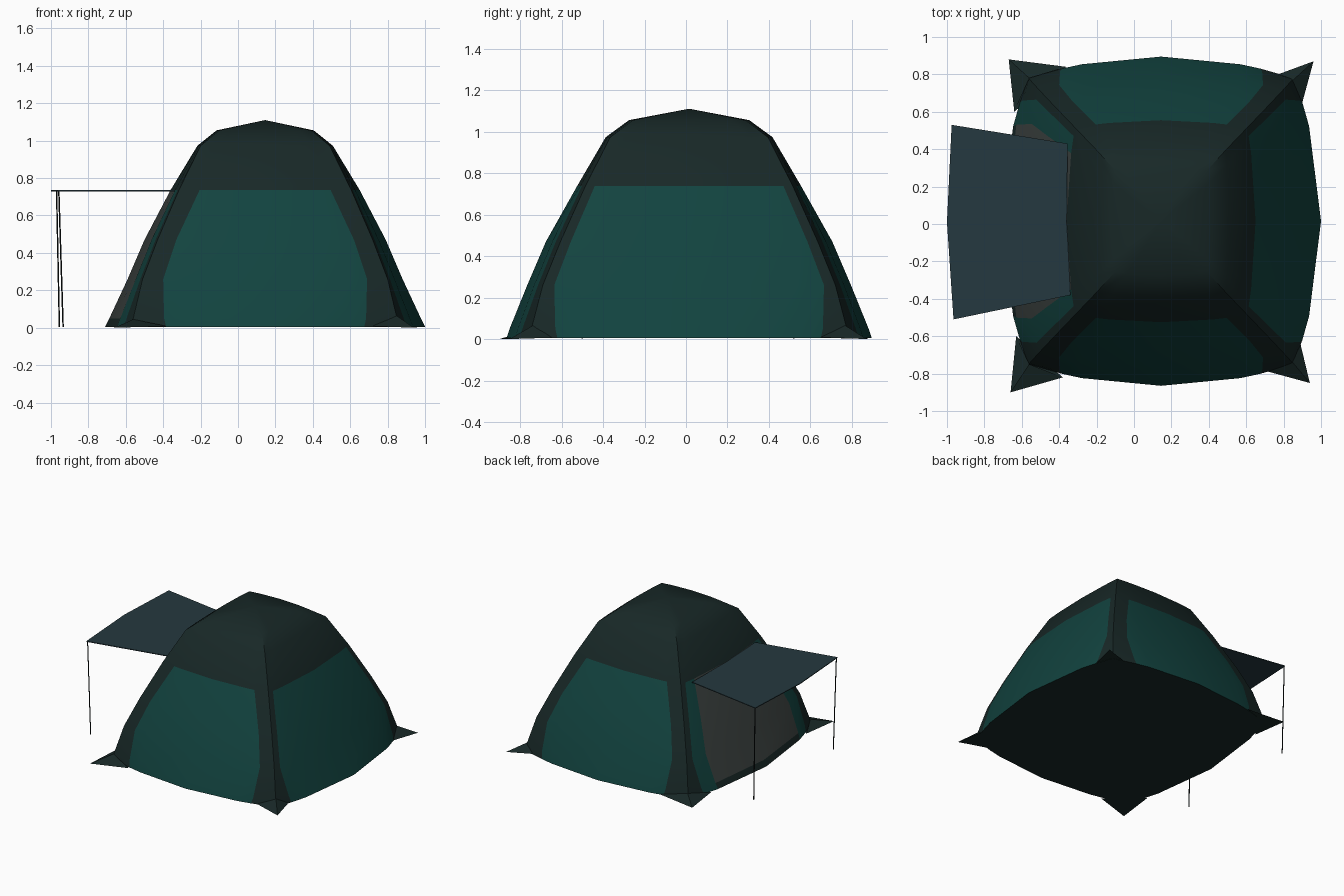
import bpy, bmesh
from mathutils import Vector

if "Cube" in bpy.data.objects:
    bpy.data.objects.remove(bpy.data.objects["Cube"])

CX, CY = 0.145, 0.015   # dome centre


def mat(name, rgb):
    m = bpy.data.materials.new(name)
    m.diffuse_color = (*rgb, 1)
    m.use_nodes = True
    m.node_tree.nodes["Principled BSDF"].inputs["Base Color"].default_value = m.diffuse_color
    return m


TEAL = mat("teal_fabric", (0.006, 0.056, 0.050))
DARK = mat("dark_fabric", (0.009, 0.021, 0.020))
MESH = mat("door_mesh", (0.045, 0.055, 0.052))
SLATE = mat("awning_fabric", (0.018, 0.040, 0.050))
BLACK = mat("pole_black", (0.006, 0.010, 0.010))


def make(name, bm, *mats):
    bmesh.ops.recalc_face_normals(bm, faces=bm.faces[:])
    me = bpy.data.meshes.new(name)
    bm.to_mesh(me)
    bm.free()
    ob = bpy.data.objects.new(name, me)
    bpy.context.collection.objects.link(ob)
    for m in mats:
        me.materials.append(m)
    return ob


# Dome levels: z, mid half-size (x, y), corner half-size (x, y), panel half-width (x, y)
levels = [
    (0.005, .855, .880, .710, .765, .53, .635),
    (0.050, .833, .865, .705, .760, .54, .645),
    (0.260, .735, .780, .655, .705, .545, .650),
    (0.470, .645, .690, .575, .620, .475, .570),
    (0.737, .505, .540, .460, .500, .350, .455),
    (0.973, .362, .402, .345, .380, .26, .30),
    (1.055, .260, .290, .245, .270, .18, .20)]


def ring(z, mx, my, cx, cy, px, py):
    pts = []
    for side in range(4):                       # front, right, back, left
        along, mid, out, pan = (cx, my, cy, px) if side % 2 == 0 else (cy, mx, cx, py)
        p = pan / along
        for u in (-1, -p, -.8 * p, 0, .8 * p, p):
            a, o = u * along, mid - (mid - out) * u * u
            x, y = ((a, -o), (o, a), (-a, o), (-o, -a))[side]
            pts.append((CX + x, CY + y, z))
    return pts


# Canopy: dark corner sleeves and roof, teal wall panels, mesh door on the left
bm = bmesh.new()
rings = [[bm.verts.new(p) for p in ring(*lv)] for lv in levels]
n = 24
for r in range(len(rings) - 1):
    for i in range(n):
        j = (i + 1) % n
        f = bm.faces.new((rings[r][i], rings[r][j], rings[r + 1][j], rings[r + 1][i]))
        side, col = divmod(i, 6)
        if r < 4 and 1 <= col <= 4:
            f.material_index = 1
            if side == 3 and 2 <= col <= 3:
                f.material_index = 2 if r else 0
apex = bm.verts.new((CX, CY, 1.11))
for i in range(n):
    bm.faces.new((rings[-1][i], rings[-1][(i + 1) % n], apex))
bm.faces.new(rings[0][::-1])                    # groundsheet
canopy = make("canopy", bm, DARK, TEAL, MESH)
bpy.context.view_layer.objects.active = canopy
canopy.select_set(True)
bpy.ops.object.shade_smooth_by_angle(angle=0.6)

# Corner ground flaps: wall point, tip, wall point, with a raised peak on the sleeve
flaps = {
    "front_right": ((.72, -.79), (.94, -.85), (.88, -.60), (.84, -.73)),
    "back_right": ((.77, .80), (.96, .87), (.90, .65), (.84, .76)),
    "back_left": ((-.36, .84), (-.67, .88), (-.64, .60), (-.56, .78)),
    "front_left": ((-.38, -.82), (-.66, -.90), (-.63, -.60), (-.56, -.75))}
for name, (a, tip, b, top) in flaps.items():
    bm = bmesh.new()
    va, vt, vb = [bm.verts.new((*p, z)) for p, z in ((a, .008), (tip, 0), (b, .008))]
    vp = bm.verts.new((*top, .07 if "right" in name else .045))
    for f in ((va, vt, vp), (vt, vb, vp), (va, vb, vt)):
        bm.faces.new(f)
    make("ground_flap_" + name, bm, DARK)

# Awning sheet over the door
bm = bmesh.new()
outline = [(-.355, .43), (-.975, .53), (-1.0, .01), (-.965, -.51), (-.34, -.38), (-.36, .02)]
bm.faces.new([bm.verts.new((x, y, .735)) for x, y in outline])
awning = make("awning", bm, SLATE)
s = awning.modifiers.new("thickness", "SOLIDIFY")
s.thickness = .006
s.offset = -1 if awning.data.polygons[0].normal.z > 0 else 1


# Thin awning poles
def pole(name, a, b, r=.004):
    a, b = Vector(a), Vector(b)
    bpy.ops.mesh.primitive_cylinder_add(vertices=6, radius=r, depth=(b - a).length, location=(a + b) / 2)
    ob = bpy.context.object
    ob.name = name
    ob.rotation_euler = (b - a).to_track_quat('Z', 'Y').to_euler()
    ob.data.materials.append(BLACK)


pole("awning_pole_back", (-.955, .52, 0.003), (-.970, .525, .732))
pole("awning_pole_front", (-.935, -.50, 0.003), (-.958, -.505, .732))
